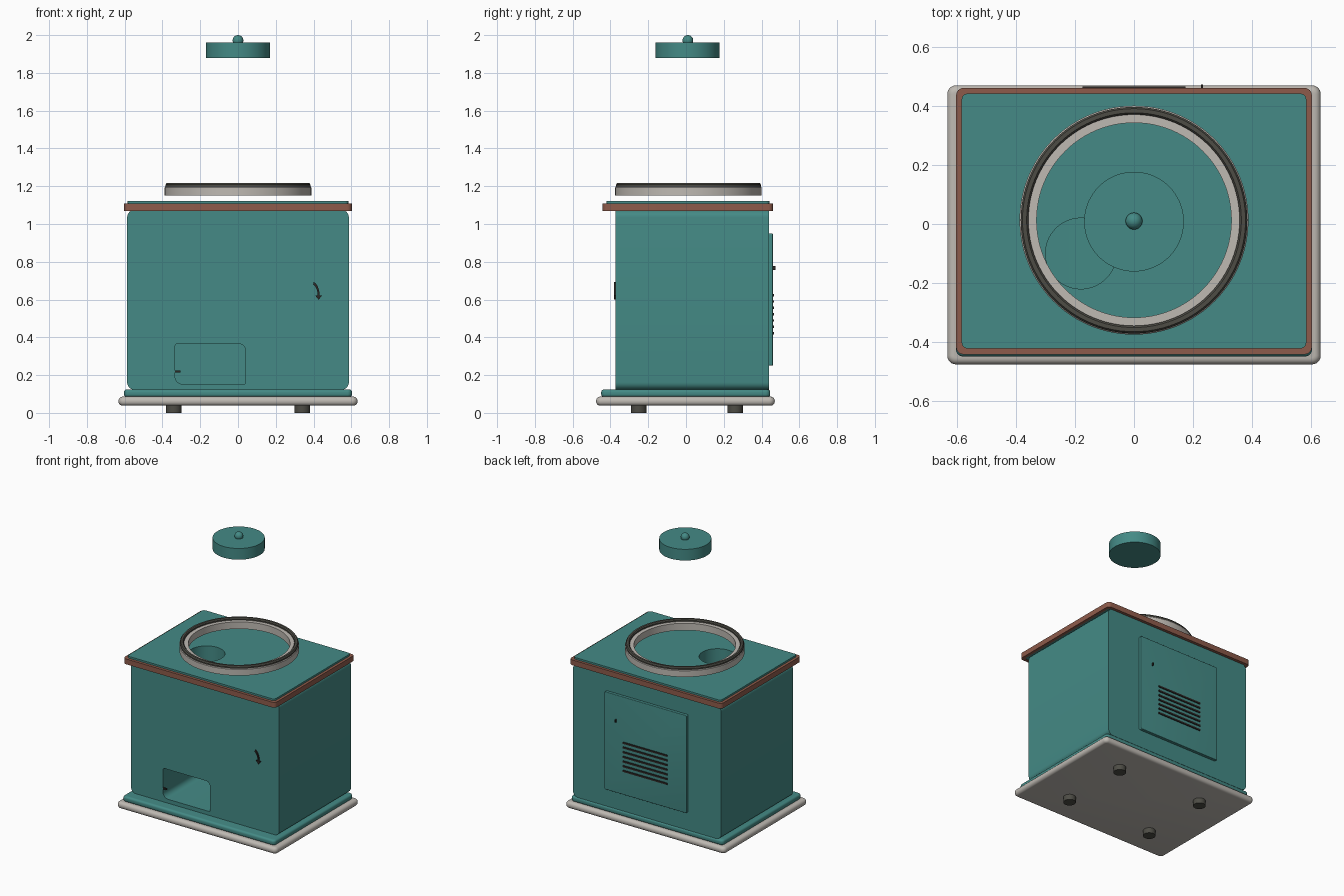
import bpy, bmesh, math
from mathutils import Vector

if "Cube" in bpy.data.objects:
    bpy.data.objects.remove(bpy.data.objects["Cube"])


def material(name, rgb):
    m = bpy.data.materials.new(name)
    m.diffuse_color = (*rgb, 1)
    m.use_nodes = True
    m.node_tree.nodes["Principled BSDF"].inputs["Base Color"].default_value = m.diffuse_color
    return m


TEAL = material("teal enamel", (0.058, 0.255, 0.237))
GREY = material("warm light grey", (0.52, 0.49, 0.45))
COPPER = material("copper brown", (0.27, 0.105, 0.07))
DARK = material("dark rubber", (0.075, 0.073, 0.06))
BLACK = material("dark marking", (0.025, 0.02, 0.018))


def finish(name, bm, mat, smooth=True):
    bmesh.ops.recalc_face_normals(bm, faces=bm.faces[:])
    me = bpy.data.meshes.new(name)
    bm.to_mesh(me)
    bm.free()
    ob = bpy.data.objects.new(name, me)
    bpy.context.collection.objects.link(ob)
    me.materials.append(mat)
    if smooth:
        select(ob)
        bpy.ops.object.shade_smooth_by_angle(angle=math.radians(35))
    return ob


def select(ob):
    bpy.ops.object.select_all(action='DESELECT')
    ob.select_set(True)
    bpy.context.view_layer.objects.active = ob


def rounded(u0, u1, v0, v1, radii, steps=6):
    """Rectangle outline; radii run lower left, lower right, upper right, upper left."""
    corners = [(u0, v0, 1, 1), (u1, v0, -1, 1), (u1, v1, -1, -1), (u0, v1, 1, -1)]
    pts = []
    for k, ((u, v, su, sv), r) in enumerate(zip(corners, radii)):
        if r == 0:
            pts.append((u, v))
            continue
        for i in range(steps + 1):
            a = math.pi + (k + i / steps) * math.pi / 2
            pts.append((u + su * r + r * math.cos(a), v + sv * r + r * math.sin(a)))
    return pts


def prism(name, pts, lo, hi, mat, axis='Z', bevel=0):
    """Extrude an outline: Z takes (x, y) points, Y takes (x, z) points."""
    bm = bmesh.new()
    place = (lambda u, v, w: (u, v, w)) if axis == 'Z' else (lambda u, v, w: (u, w, v))
    face = bm.faces.new([bm.verts.new(place(u, v, lo)) for u, v in pts])
    geo = bmesh.ops.extrude_face_region(bm, geom=[face])['geom']
    move = Vector(place(0, 0, hi - lo))
    bmesh.ops.translate(bm, vec=move, verts=[g for g in geo if isinstance(g, bmesh.types.BMVert)])
    if bevel:
        bmesh.ops.recalc_face_normals(bm, faces=bm.faces[:])
        rim = [e for e in bm.edges if e.calc_face_angle(0) > math.radians(40)]
        bmesh.ops.bevel(bm, geom=rim, offset=bevel, segments=5, profile=0.5, affect='EDGES')
    return finish(name, bm, mat)


def box(name, x, y, z, mat):
    return prism(name, rounded(*x, *y, (0,) * 4), *z, mat)


def lathe(name, profile, mat, centre=(0, 0), steps=72):
    """Spin (radius, z) points about a vertical axis."""
    bm = bmesh.new()
    rings = []
    for r, z in profile:
        if r == 0:
            rings.append([bm.verts.new((*centre, z))] * steps)
        else:
            rings.append([bm.verts.new((centre[0] + r * math.cos(t), centre[1] + r * math.sin(t), z))
                          for t in (2 * math.pi * i / steps for i in range(steps))])
    for a, b in zip(rings, rings[1:]):
        for i in range(steps):
            j = (i + 1) % steps
            bm.faces.new(list(dict.fromkeys((a[i], a[j], b[j], b[i]))))
    bmesh.ops.remove_doubles(bm, verts=bm.verts[:], dist=1e-6)
    return finish(name, bm, mat)


def cylinder(name, r, z0, z1, mat, centre, steps=48):
    return lathe(name, [(0, z0), (r, z0), (r, z1), (0, z1)], mat, centre, steps)


def cut(ob, cutter):
    m = ob.modifiers.new("cut", 'BOOLEAN')
    m.operation, m.solver, m.object = 'DIFFERENCE', 'EXACT', cutter
    select(ob)
    bpy.ops.object.modifier_apply(modifier=m.name)
    bpy.data.objects.remove(cutter)
    bpy.ops.object.shade_smooth_by_angle(angle=math.radians(35))


# Feet
for x in (-0.34, 0.34):
    for y in (-0.25, 0.26):
        cylinder("foot", 0.041, 0, 0.045, DARK, (x, y), 32)

# Stepped base
prism("base_slab", rounded(-0.633, 0.633, -0.476, 0.47, (0.03,) * 4), 0.038, 0.086, GREY, bevel=0.022)
prism("base_step", rounded(-0.604, 0.604, -0.449, 0.446, (0.025,) * 4), 0.084, 0.124, TEAL, bevel=0.015)

# Cabinet with dispensing recess and drop hole
HOLE = (-0.18, -0.10)
cabinet = prism("cabinet", rounded(-0.587, 0.587, 0.122, 1.075, (0.04,) * 4), -0.372, 0.44, TEAL, 'Y')
cut(cabinet, prism("recess_cutter", rounded(-0.333, 0.038, 0.152, 0.365, (0.04, 0, 0.03, 0.012)),
                   -0.5, 0.04, TEAL, 'Y'))
cut(cabinet, cylinder("drop_cutter", 0.12, 0.3, 1.2, TEAL, HOLE, 64))
box("recess_latch", (-0.333, -0.305), (-0.374, -0.364), (0.215, 0.225), BLACK)

# Top panel inside its copper frame
trim = prism("top_trim", rounded(-0.603, 0.603, -0.442, 0.461, (0.025,) * 4), 1.07, 1.108, COPPER)
cut(trim, prism("trim_cutter", rounded(-0.582, 0.582, -0.42, 0.44, (0.02,) * 4), 1.0, 1.2, COPPER))
panel = prism("top_panel", rounded(-0.584, 0.584, -0.422, 0.442, (0.02,) * 4), 1.072, 1.121, TEAL)
cut(panel, cylinder("panel_cutter", 0.12, 1.0, 1.2, TEAL, HOLE, 64))

# Globe ring and rubber gasket
AXIS = (0, 0.013)
lathe("globe_ring", [(0.33, 1.15), (0.388, 1.15), (0.388, 1.194), (0.383, 1.2), (0.33, 1.2), (0.33, 1.15)],
      GREY, AXIS, 96)
lathe("ring_gasket", [(0.358, 1.198), (0.384, 1.198), (0.384, 1.208), (0.378, 1.216), (0.364, 1.216),
                      (0.358, 1.209), (0.358, 1.198)], DARK, AXIS, 96)

# Globe cap with knob
cylinder("globe_cap", 0.169, 1.88, 1.96, TEAL, (0, 0.008), 72)
knob = [(0.0285 * math.sin(math.pi * i / 16), 1.9715 - 0.0285 * math.cos(math.pi * i / 16)) for i in range(1, 16)]
lathe("cap_knob", [(0, 1.943)] + knob + [(0, 2.0)], TEAL, (0, 0.01), 32)

# Curved turning arrow on the front
arc = [math.radians(70 - 70 * i / 8) for i in range(9)]
outer = [(0.385 + 0.047 * math.cos(a), 0.622 + 0.076 * math.sin(a)) for a in arc]
inner = [(0.385 + 0.037 * math.cos(a), 0.622 + 0.062 * math.sin(a)) for a in reversed(arc)]
head = [(0.445, 0.622), (0.427, 0.599), (0.408, 0.622)]
prism("turn_arrow", outer + head + inner, -0.381, -0.371, BLACK, 'Y')

# Rear service door with lock and louvre slots
prism("rear_door", rounded(-0.325, 0.325, 0.25, 0.95, (0.008,) * 4), 0.435, 0.46, TEAL, 'Y', bevel=0.004)
box("door_lock", (0.227, 0.234), (0.455, 0.473), (0.757, 0.777), BLACK)
for i in range(7):
    z = 0.422 + i * 0.0335
    box("door_louvre", (-0.175, 0.175), (0.458, 0.466), (z - 0.006, z + 0.006), BLACK)
